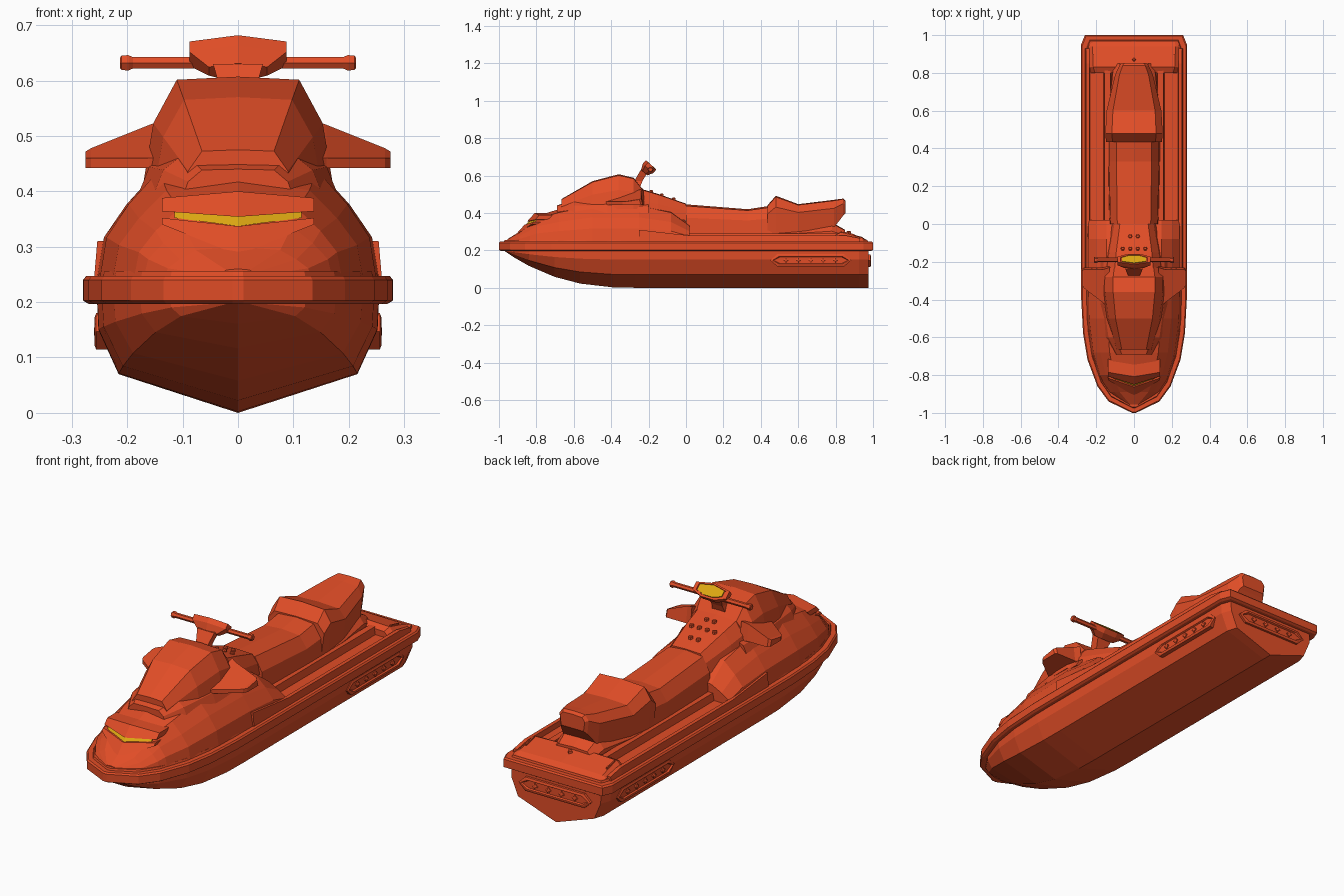
import bpy, bmesh, math
from mathutils import Vector

if "Cube" in bpy.data.objects:
    bpy.data.objects.remove(bpy.data.objects["Cube"])


def material(name, colour):
    mat = bpy.data.materials.new(name)
    mat.use_nodes = True
    mat.diffuse_color = colour
    mat.node_tree.nodes["Principled BSDF"].inputs["Base Color"].default_value = colour
    return mat


RED = material("orange red", (.76, .075, .02, 1))
YELLOW = material("yellow", (.72, .39, .006, 1))
SIDES = ((1, "left"), (-1, "right"))


def loft(name, rings, mat=RED):
    """Skin equal-sized rings of points and cap both ends."""
    bm = bmesh.new()
    rows = [[bm.verts.new(point) for point in ring] for ring in rings]
    count = len(rows[0])
    for row, after in zip(rows, rows[1:]):
        for i in range(count):
            j = (i + 1) % count
            bm.faces.new((row[i], row[j], after[j], after[i]))
    bm.faces.new(rows[0])
    bm.faces.new(rows[-1])
    bmesh.ops.recalc_face_normals(bm, faces=bm.faces)
    mesh = bpy.data.meshes.new(name)
    bm.to_mesh(mesh)
    bm.free()
    mesh.materials.append(mat)
    bpy.context.collection.objects.link(bpy.data.objects.new(name, mesh))


def mirrored(half):
    """Close a right-hand outline by adding its mirror image."""
    return list(half) + [(-x, other) for x, other in reversed(half) if x > 0]


def body(name, profile, stations):
    """Loft along y; the unit profile is sized by (y, half width, bottom, top)."""
    loft(name, [[(x * width, y, bottom + z * (top - bottom)) for x, z in mirrored(profile)]
                for y, width, bottom, top in stations])


def turned(name, place, radii, sides):
    """Loft regular polygons; place maps (u, v, depth) to a point, radii are (radius, depth)."""
    turns = [math.tau * i / sides for i in range(sides)]
    loft(name, [[place(r * math.cos(a), r * math.sin(a), depth) for a in turns]
                for r, depth in radii])


def ridge(name, side, x, half, base, stations):
    """Low trapezoid strip along y with (y, top) stations."""
    loft(name, [[(side * (x + half * k), y, z)
                 for k, z in ((1, base), (.6, top), (-.6, top), (-1, base))]
                for y, top in stations])


# Plan shape shared by the hull, rail and bonnet
def bow(y):
    return min(1, max(0, (-.28 - y) / .72))


def beam(y):
    return .26 if y > .95 else max(.01, .28 * math.sqrt(1 - bow(y) ** 3))


PLAN = (-1, -.94, -.86, -.72, -.58, -.4, -.28, .95, 1)


def outline(z, inset):
    plan = mirrored([(beam(y), y) for y in PLAN])
    return [(x * (1 - inset / .28), y * (1 - inset), z) for x, y in plan]


# Lower hull: keel, chine and side all rise towards the bow
def hull_ring(y):
    rise, width = bow(y) ** 2.5, beam(y)
    half = [(0, .2 * rise), (width * .77, .07 + .13 * rise),
            (width * .9, .15 + .05 * rise), (width * .91, .21)]
    return [(x, y * .975, z) for x, z in mirrored(half)]


loft("hull", [hull_ring(y) for y in PLAN])

# Bumper rail and foot deck
loft("bumper_rail", [outline(.197, .01), outline(.203, 0), outline(.24, 0), outline(.247, .006)])
loft("foot_deck", [outline(.24, .025), outline(.256, .03)])

# Bonnet, widening with the rail
BONNET = ((1, 0), (.95, .35), (.79, .62), (.57, .9), (0, 1))
SPINE = ((-.955, .26), (-.89, .3), (-.835, .347), (-.8, .383), (-.68, .42),
         (-.5, .46), (-.25, .46), (-.08, .42), (.02, .34))
body("bonnet", BONNET, [(y, beam(y / .96) * .91, .24, top) for y, top in SPINE])


# Headlight, brow and chin: shallow V bands wrapped round the nose
def nose_band(name, reach, middle, end, bulge, mat=RED):
    def ring(x, low, high):
        front = lambda z: .25 * abs(x) + .9 * (z - .285) - .9 - bulge
        return [(x, front(low), low), (x, front(high), high),
                (x, front(high) + .07, high), (x, front(low) + .07, low)]
    loft(name, [ring(-reach, *end), ring(0, *middle), ring(reach, *end)], mat)


nose_band("headlight", .115, (.337, .354), (.352, .364), .004, YELLOW)
nose_band("headlight_brow", .137, (.354, .4), (.364, .388), .012)
nose_band("headlight_chin", .137, (.285, .337), (.34, .352), .01)

# Cowl and sloping dash
COWL = ((1, 0), (.9, .55), (.65, .97), (0, 1))
body("cowl", COWL, [(-.665, .1, .39, .475), (-.5, .15, .41, .57), (-.36, .17, .42, .607),
                    (-.28, .17, .42, .588), (-.23, .16, .42, .525)])
body("cowl_base_trim", COWL, [(-.69, .1, .39, .44), (-.6, .15, .4, .47),
                              (-.42, .178, .4, .48), (-.2, .178, .4, .46)])
body("dash", COWL, [(-.26, .16, .4, .535), (-.15, .145, .38, .502), (0, .115, .36, .45)])

# Dash buttons in rows of two, four and two
for y, columns in ((-.065, (-.02, .02)), (-.13, (-.06, -.02, .02, .06)), (-.185, (-.02, .02))):
    for x in columns:
        turned("dash_button", lambda u, v, d: (x + u, y + v, .452 - y / 3 + d),
               ((.011, -.012), (.011, .005), (.007, .009)), 6)


# Side fins, narrowing towards the tip
def fin_ring(x, front, back, top):
    return [(x, front, .442), (x, front, .46), (x, back, top), (x, back + .01, .442)]


for side, label in SIDES:
    loft(label + "_fin", [fin_ring(side * .13, -.45, -.23, .53), fin_ring(side * .16, -.42, -.24, .52),
                          fin_ring(side * .265, -.34, -.24, .478), fin_ring(side * .275, -.32, -.25, .472)])
    ridge(label + "_gunwale", side, .245, .015, .24,
          ((-.25, .31), (-.05, .287), (.02, .28), (.85, .28), (.93, .265)))
    ridge(label + "_footwell_edge", side, .14, .025, .24, ((-.05, .29), (.82, .29)))
    ridge(label + "_deck_slit", side, .212, .005, .26, ((.84, .3), (.9, .287)))

# Rear platform and stud
PLATFORM = ((1, 0), (.95, .6), (.88, .9), (0, 1))
body("rear_platform", PLATFORM, [(.8, .235, .24, .288), (.83, .245, .24, .303),
                                 (.94, .25, .24, .272), (.965, .245, .24, .256)])
turned("platform_stud", lambda u, v, d: (u, .87 + v, .3 + d),
       ((.012, -.02), (.012, 0), (.006, .004)), 4)

# Seat pedestal and the two seats
SEAT = ((1, 0), (.96, .57), (.68, .95), (0, 1))
BACK_SEAT = ((.9, 0), (1, .7), (.77, .97), (0, 1))
body("seat_pedestal", SEAT, [(0, .14, .24, .32), (.6, .14, .24, .33),
                             (.78, .12, .24, .35), (.85, .11, .24, .31)])
body("front_seat", SEAT, [(0, .13, .28, .446), (.33, .137, .28, .42), (.46, .137, .28, .44)])
body("rear_seat", BACK_SEAT, [(.435, .148, .29, .44), (.48, .152, .29, .492), (.6, .145, .3, .447),
                              (.79, .1, .32, .47), (.84, .077, .385, .477), (.853, .065, .4, .466)])


# Steering stem leaning back, then bar and grips
def stem_ring(width, y, z):
    return [(i * width, y + j * .022, z) for i, j in ((-1, -1), (1, -1), (1, 1), (-1, 1))]


loft("steering_stem", [stem_ring(.04, -.275, .52), stem_ring(.028, -.255, .57), stem_ring(.045, -.22, .63)])
for side, label in SIDES:
    turned(label + "_handlebar", lambda u, v, d: (side * d, u - .19, v + .632),
           ((.012, .05), (.012, .19), (.016, .198), (.015, .21), (.011, .213)), 6)

# Instrument pod tilted up and back, with its screen
POD = mirrored([(0, .037), (.088, .02), (.088, -.018), (.035, -.038)])
CENTRE, UP, OUT = Vector((0, -.187, .657)), Vector((0, -.74, .67)), Vector((0, .67, .74))


def pod_ring(scale, depth):
    return [CENTRE + Vector((u * scale, 0, 0)) + UP * v * scale + OUT * depth for u, v in POD]


loft("instrument_pod", [pod_ring(.6, -.055), pod_ring(1, -.025), pod_ring(1, 0),
                        pod_ring(.8, 0), pod_ring(.78, -.004)])
loft("instrument_screen", [pod_ring(.72, -.006), pod_ring(.72, .001)], YELLOW)


# Recessed six-sided vents with diamond studs
def vent(name, place, length, studs):
    def ring(inset, depth):
        long, tall = length - inset, .033 - inset
        half = [(long, 0), (long - .035, tall)]
        upper = half + [(-u, v) for u, v in reversed(half)]
        return [place(u, v, depth) for u, v in upper + [(-half[1][0], -tall), (half[1][0], -tall)]]
    loft(name, [ring(0, -.03), ring(0, 0), ring(.008, .003), ring(.012, .003), ring(.016, -.004)])
    for i in range(studs):
        middle = (i - (studs - 1) / 2) * (2 * length - .1) / studs
        turned(name + "_stud", lambda u, v, d: place(middle + u, v, d),
               ((.015, -.006), (.015, .001), (.006, .004)), 4)


for side, label in SIDES:
    vent(label + "_vent", lambda u, v, d: (side * (.256 + d), .667 + u, .147 + v), .215, 5)
vent("rear_vent", lambda u, v, d: (u, .986 + d, .145 + v), .19, 4)
